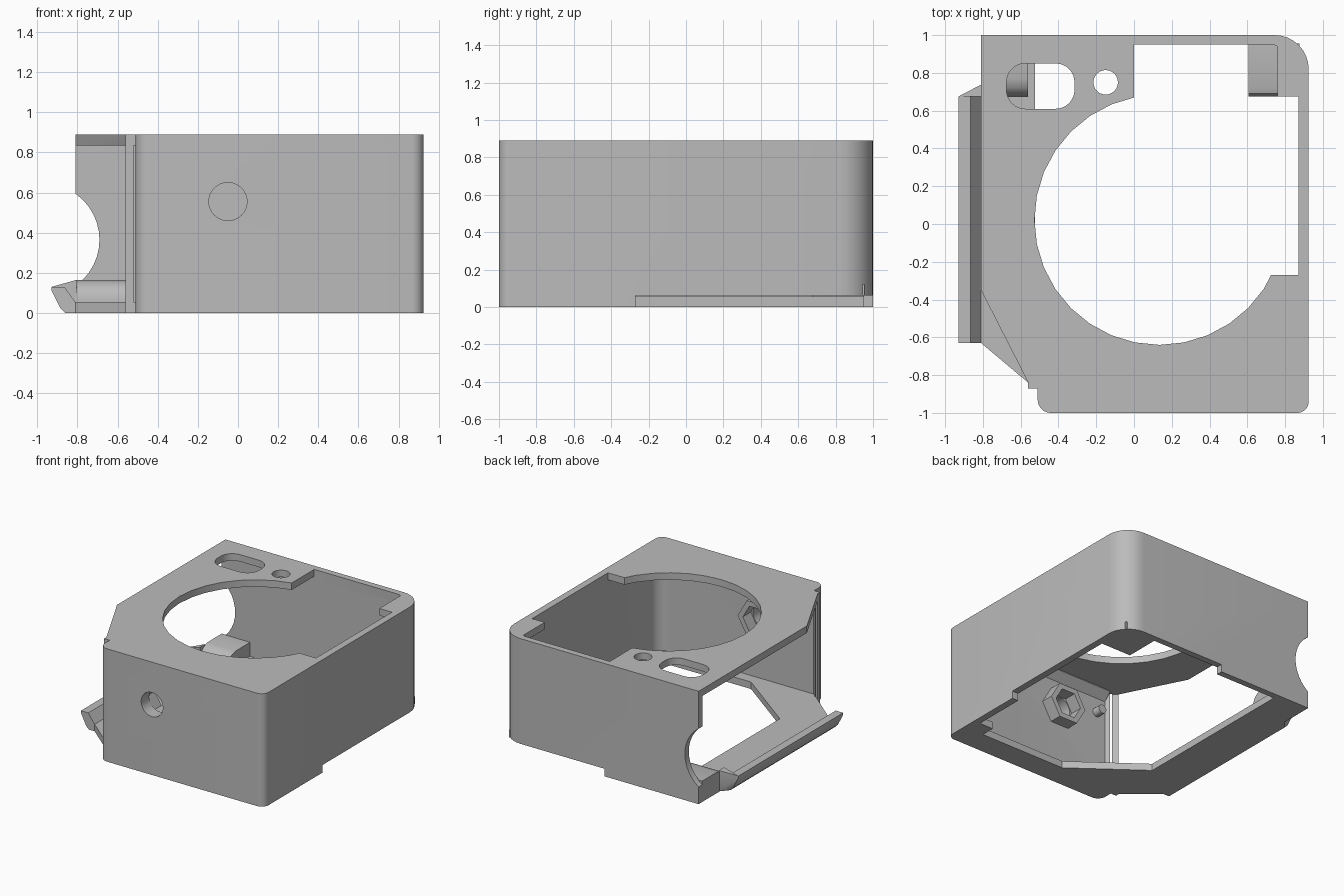
import bpy, bmesh, math
from mathutils import Vector

if "Cube" in bpy.data.objects:
    bpy.data.objects.remove(bpy.data.objects["Cube"])

grey = bpy.data.materials.new("plain_grey")
grey.use_nodes = True
grey.diffuse_color = (0.5, 0.5, 0.5, 1)
grey.node_tree.nodes["Principled BSDF"].inputs["Base Color"].default_value = (0.5, 0.5, 0.5, 1)

H, FLOOR, CEIL = 0.89, 0.055, 0.835
parts = []


def finish(name, bm, keep=True):
    bmesh.ops.recalc_face_normals(bm, faces=bm.faces)
    mesh = bpy.data.meshes.new(name)
    bm.to_mesh(mesh)
    bm.free()
    mesh.materials.append(grey)
    obj = bpy.data.objects.new(name, mesh)
    bpy.context.collection.objects.link(obj)
    if keep:
        parts.append(obj)
    return obj


def prism(name, pts, lo, hi, axis="z", keep=True):
    """Extrude a 2D outline between lo and hi along an axis."""
    place = {"z": lambda a, b, h: (a, b, h),
             "y": lambda a, b, h: (a, h, b),
             "x": lambda a, b, h: (h, a, b)}[axis]
    bm = bmesh.new()
    rings = [[bm.verts.new(place(a, b, h)) for a, b in pts] for h in (lo, hi)]
    for ring in rings:
        bm.faces.new(ring)
    n = len(pts)
    for i in range(n):
        j = (i + 1) % n
        bm.faces.new((rings[0][i], rings[0][j], rings[1][j], rings[1][i]))
    return finish(name, bm, keep)


def rounded(corners, steps=8):
    """Outline with a fillet at each (x, y, radius) corner."""
    out = []
    for i, (x, y, r) in enumerate(corners):
        p = Vector((x, y))
        if r == 0:
            out.append((x, y))
            continue
        a = (Vector(corners[i - 1][:2]) - p).normalized()
        b = (Vector(corners[(i + 1) % len(corners)][:2]) - p).normalized()
        centre = p + (a + b) * r
        for k in range(steps + 1):
            t = k / steps * math.pi / 2
            out.append(tuple(centre - b * r * math.cos(t) - a * r * math.sin(t)))
    return out


def box2(x0, x1, y0, y1):
    return [(x0, y0), (x1, y0), (x1, y1), (x0, y1)]


def circle(x, y, r, n=32):
    return [(x + r * math.cos(math.tau * i / n), y + r * math.sin(math.tau * i / n))
            for i in range(n)]


def cut(target, pts, lo, hi, axis="z"):
    cutter = prism("cutter", pts, lo, hi, axis, keep=False)
    cutter.hide_render = True
    mod = target.modifiers.new("cut", "BOOLEAN")
    mod.operation, mod.solver, mod.object = "DIFFERENCE", "EXACT", cutter
    deps = bpy.context.evaluated_depsgraph_get()
    mesh = bpy.data.meshes.new_from_object(target.evaluated_get(deps))
    target.modifiers.clear()
    target.data = mesh
    bpy.data.objects.remove(cutter)


# Housing: rounded block, hollowed out and open on one side
housing = prism("housing", rounded([
    (-0.81, 1, 0), (0.925, 1, 0.18), (0.925, -1, 0.06), (-0.51, -1, 0.07),
    (-0.51, -0.87, 0), (-0.56, -0.87, 0), (-0.56, -0.84, 0), (-0.81, -0.63, 0)]), 0, H)
cut(housing, rounded([
    (-1, 0.95, 0), (0.87, 0.95, 0.13), (0.87, -0.9, 0.1), (-0.48, -0.9, 0),
    (-0.56, -0.84, 0), (-1, -0.84, 0)]), FLOOR, CEIL)

# Floor opening and the raised corner of the lower rim
cut(housing, [(-0.525, 0.95), (-0.525, -0.42), (0, -0.81), (0.75, -0.81), (0.75, -0.7),
              (0.87, -0.7), (0.87, 0.8), (0.72, 0.95)], -0.1, 0.1)
cut(housing, box2(0.01, 1.2, -0.27, 1.2), -0.1, 0.06)

# Top plate: round opening, square opening, slot, small hole, sloped corner
cut(housing, circle(0.135, 0.022, 0.662), 0.8, 1)
cut(housing, [(0, 0.95), (0, 0.5), (0.3, -0.27), (0.87, -0.27), (0.87, 0.675),
              (0.76, 0.675), (0.76, 0.94), (0.74, 0.95)], 0.8, 1)
cut(housing, rounded([(-0.675, 0.61, 0.1), (-0.315, 0.61, 0.1),
                      (-0.315, 0.85, 0.1), (-0.675, 0.85, 0.1)]), 0.8, 1)
cut(housing, circle(-0.15, 0.75, 0.065, 24), 0.8, 1)
cut(housing, [(-0.9, -0.174), (-0.56, -0.84), (-0.9, -0.84)], 0.8, 1)

# Round bite in the back wall and screw hole in the front wall
cut(housing, circle(-0.97, 0.365, 0.28, 40), 0.9, 1.1, "y")
cut(housing, circle(-0.05, 0.555, 0.095), -1.1, -0.85, "y")

# Nut holder and locating pin on the inside of the front wall
holder = prism("nut_holder", circle(-0.05, 0.555, 0.16, 6), -0.905, -0.8, "y")
cut(holder, circle(-0.05, 0.555, 0.115, 6), -1, -0.7, "y")
prism("locating_pin", circle(-0.4, 0.65, 0.035, 16), -0.905, -0.83, "y")

# Sloped brace under the top plate
prism("top_brace", [(-0.905, 0.84), (-0.84, 0.84), (-0.84, 0.83), (-0.9, 0.77),
                    (-0.905, 0.77)], -0.48, 0.1, "x")

# Corner tab on the lower rim, with rounded front edge
prism("corner_tab", [(0.955, 0.06), (0.675, 0.06), (0.675, 0.085), (0.69, 0.11),
                     (0.72, 0.12), (0.955, 0.12)], 0.605, 0.875, "x")

# Block at the back of the floor, sloped towards the front
prism("back_block", [(0.955, 0.05), (0.675, 0.05), (0.675, 0.08), (0.69, 0.12),
                     (0.72, 0.15), (0.77, 0.165), (0.955, 0.165)], -0.81, -0.56, "x")

# Side lip with its tapered end
lip = [(-0.8, 0), (-0.86, 0), (-0.885, 0.025), (-0.93, 0.115), (-0.93, 0.13), (-0.865, 0.13)]
prism("side_lip", lip + [(-0.81, 0.055), (-0.8, 0.055)], -0.63, 0.675, "y")
bm = bmesh.new()
for x, z in lip:
    bm.verts.new((x, 0.675, z))
for y, z in ((0.74, 0), (0.74, 0.165), (0.675, 0.165)):
    bm.verts.new((-0.805, y, z))
bmesh.ops.convex_hull(bm, input=bm.verts)
finish("lip_end", bm)

# Smooth shading with sharp edges kept
bpy.ops.object.select_all(action="DESELECT")
for obj in parts:
    obj.select_set(True)
bpy.context.view_layer.objects.active = housing
bpy.ops.object.shade_smooth_by_angle(angle=math.radians(30))
